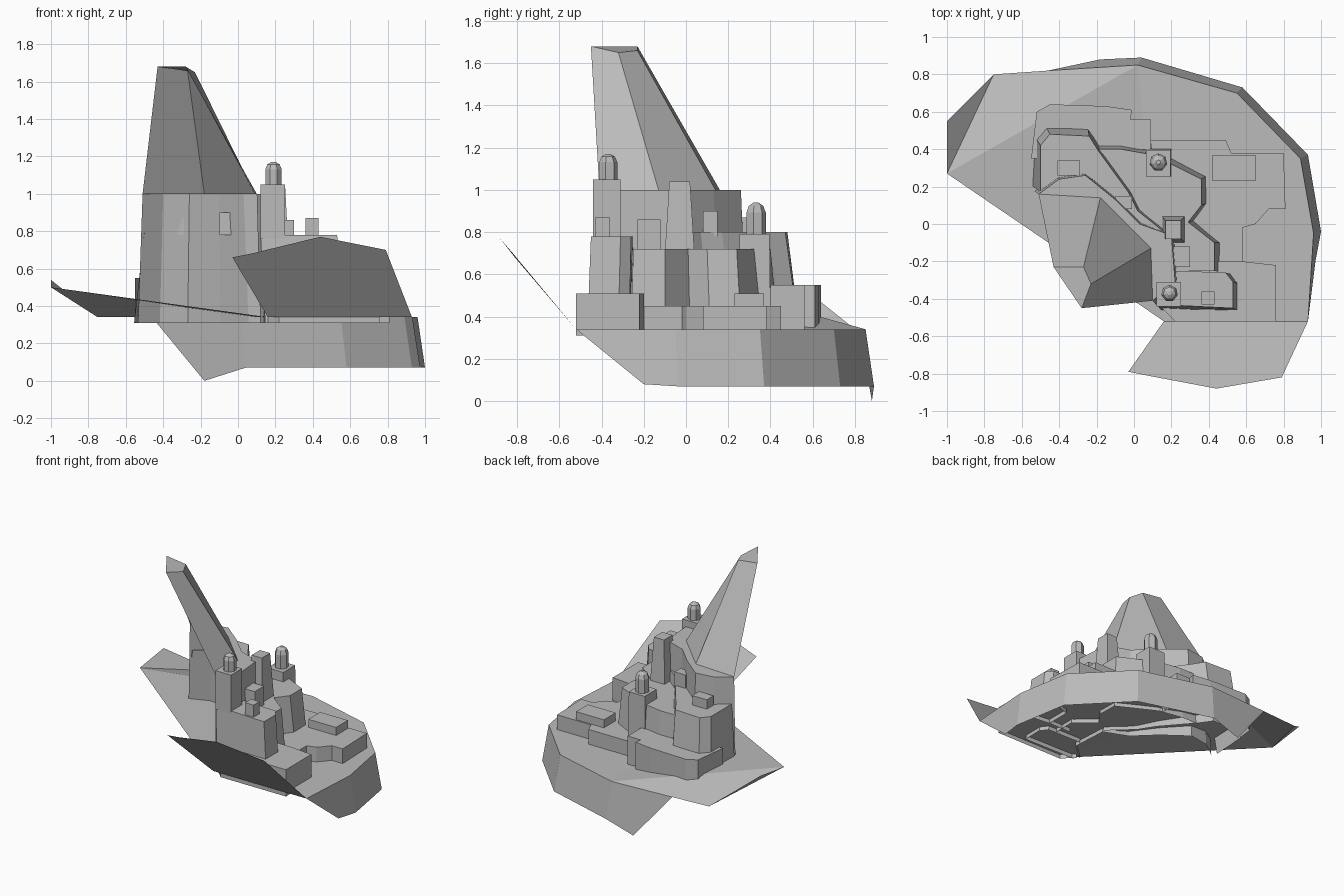
import bpy
import bmesh
from mathutils import Vector

cube = bpy.data.objects.get("Cube")
if cube:
    bpy.data.objects.remove(cube, do_unlink=True)

stone = bpy.data.materials.new("plain grey")
stone.use_nodes = True
stone.diffuse_color = (0.5, 0.5, 0.5, 1)
stone.node_tree.nodes["Principled BSDF"].inputs["Base Color"].default_value = (0.5, 0.5, 0.5, 1)


def finish(name, bm):
    mesh = bpy.data.meshes.new(name)
    bm.to_mesh(mesh)
    bm.free()
    mesh.materials.append(stone)
    obj = bpy.data.objects.new(name, mesh)
    bpy.context.collection.objects.link(obj)
    return obj


def sheet(name, points, faces):
    bm = bmesh.new()
    verts = [bm.verts.new(p) for p in points]
    for f in faces:
        bm.faces.new([verts[i] for i in f])
    return finish(name, bm)


def strip(bm, upper, lower):
    # band of quads between two rows of vertices
    for i in range(len(upper) - 1):
        bm.faces.new((upper[i], lower[i], lower[i + 1], upper[i + 1]))


def terrace(name, outer, inner, top, bottom=0.31, flare=0.03):
    # flat deck with flared walls along the outer edge only
    bm = bmesh.new()
    centre = Vector((-0.15, -0.1))
    up = [bm.verts.new((x, y, top)) for x, y in outer]
    down = []
    for x, y in outer:
        p = Vector((x, y))
        p += (p - centre).normalized() * flare
        down.append(bm.verts.new((p.x, p.y, bottom)))
    strip(bm, up, down)
    deck = bm.faces.new(up + [bm.verts.new((x, y, top)) for x, y in inner])
    deck.normal_update()
    if deck.normal.z < 0:
        deck.normal_flip()
    bmesh.ops.recalc_face_normals(bm, faces=bm.faces)
    if deck.normal.z < 0:
        bmesh.ops.reverse_faces(bm, faces=bm.faces)
    return finish(name, bm)


def box(name, x0, x1, y0, y1, z0, z1, taper=0.0):
    bm = bmesh.new()
    bmesh.ops.create_cube(bm, size=1)
    for v in bm.verts:
        k = 1 - taper if v.co.z > 0 else 1
        v.co = ((x0 + x1) / 2 + v.co.x * (x1 - x0) * k,
                (y0 + y1) / 2 + v.co.y * (y1 - y0) * k,
                z1 if v.co.z > 0 else z0)
    return finish(name, bm)


def turret(name, x, y, z0, z1, radius):
    # six sided shaft closed by a two step dome
    bm = bmesh.new()
    h = z1 - z0
    for a, b, r0, r1 in ((0, 0.7, 1, 1), (0.7, 0.9, 1, 0.75), (0.9, 1, 0.75, 0.25)):
        part = bmesh.ops.create_cone(bm, cap_ends=True, segments=7, depth=h * (b - a),
                                     radius1=radius * r0, radius2=radius * r1)
        bmesh.ops.translate(bm, verts=part["verts"], vec=(x, y, z0 + h * (a + b) / 2))
    return finish(name, bm)


# ground plate with raised wing and hanging skirt
rim = [(0.16, -0.52, 0.34), (0.93, -0.52, 0.34), (0.96, -0.05, 0.34), (0.89, 0.35, 0.34),
       (0.55, 0.7, 0.34), (0.02, 0.85, 0.34), (-0.46, 0.82, 0.34), (-0.75, 0.8, 0.34),
       (-1, 0.55, 0.54), (-1, 0.27, 0.5)]
sheet("ground_plate", rim, [range(6), (0, 5, 9), (9, 5, 6, 7), (9, 7, 8)])
hem = [(0.97, -0.2, 0.08), (1, -0.04, 0.07), (0.93, 0.37, 0.07), (0.58, 0.73, 0.07),
       (0.04, 0.89, 0.07), (-0.18, 0.88, 0)]
bm = bmesh.new()
strip(bm, [bm.verts.new(p) for p in rim[1:7]][::-1], [bm.verts.new(p) for p in hem][::-1])
bmesh.ops.reverse_faces(bm, faces=bm.faces)
finish("ground_skirt", bm)

# front ramp rising outward
sheet("front_ramp", [rim[0], rim[1], (0.79, -0.82, 0.7), (0.44, -0.88, 0.77),
                     (0.07, -0.81, 0.68), (-0.03, -0.79, 0.66)], [(0, 5, 4, 3, 2, 1)])

# leaning hollow spire, open to the front
foot = [(-0.51, 0.16), (-0.18, 0.14), (0.09, -0.13), (0.1, -0.41)]
peak = [(-0.43, -0.23, 1.68), (-0.27, -0.23, 1.66), (-0.23, -0.32, 1.65), (-0.28, -0.45, 1.68)]
sheet("spire", [(x, y, 1) for x, y in foot] + peak,
      [(0, 1, 5, 4), (1, 2, 6, 5), (2, 3, 7, 6), (4, 5, 6, 7)])

# high terrace around the spire foot
high = [(-0.51, 0.16), (-0.4, 0.24), (-0.26, 0.26), (-0.1, 0.13), (0.03, 0),
        (0.2, -0.06), (0.22, -0.31), (0.1, -0.41)]
terrace("high_terrace", high, foot[2:0:-1], 1.0)

# middle terraces
terrace("middle_terrace_rear",
        [(-0.5, 0.17), (-0.5, 0.42), (-0.45, 0.48), (-0.24, 0.47), (-0.19, 0.39),
         (-0.03, 0.17), (0.02, 0.07), (0.17, -0.05)], high[4:0:-1], 0.8, flare=0.07)
terrace("middle_terrace_side",
        [(-0.2, 0.4), (-0.07, 0.4), (0.1, 0.37), (0.2, 0.32), (0.36, 0.24), (0.36, 0.1),
         (0.29, 0.01), (0.43, -0.1), (0.43, -0.25)],
        [(0.22, -0.25), (0.2, -0.06), (0.03, 0), (-0.1, 0.13)], 0.72, flare=0.04)
terrace("middle_terrace_front",
        [(0.22, -0.25), (0.49, -0.26), (0.53, -0.31), (0.53, -0.45), (0.12, -0.43)],
        [(0.22, -0.31)], 0.78, flare=0.04)

# low terraces
terrace("low_terrace_rear",
        [(-0.55, 0.35), (-0.52, 0.6), (-0.45, 0.64), (-0.15, 0.63), (-0.01, 0.61),
         (-0.02, 0.56), (0.09, 0.56), (0.09, 0.4)],
        [(-0.2, 0.38), (-0.4, 0.35)], 0.55, flare=0)
terrace("low_terrace_side",
        [(0.09, 0.45), (0.49, 0.45), (0.52, 0.38), (0.8, 0.38), (0.81, 0.08), (0.72, 0.08),
         (0.65, 0), (0.58, -0.02), (0.58, -0.2)],
        [(0.4, -0.2), (0.3, 0), (0.35, 0.2), (0.1, 0.35)], 0.45, flare=0)
terrace("low_terrace_front",
        [(0.4, -0.2), (0.58, -0.2), (0.76, -0.22), (0.76, -0.52), (0.22, -0.52), (0.14, -0.44)],
        [(0.4, -0.4)], 0.51, flare=0)

# rooftop blocks
box("side_house", 0.42, 0.65, 0.23, 0.37, 0.4, 0.51)
box("rear_house", -0.41, -0.29, 0.26, 0.34, 0.78, 0.87)
box("front_house", 0.36, 0.43, -0.43, -0.36, 0.77, 0.87)
box("step_house", 0.19, 0.3, -0.23, -0.12, 0.7, 0.86)
box("ledge_house", -0.1, -0.01, 0.08, 0.15, 0.78, 0.9)
box("side_tower", 0.15, 0.27, -0.1, 0.04, 0.7, 1.04, 0.3)

# turrets on their plinths
box("front_turret_plinth", 0.12, 0.25, -0.44, -0.31, 0.76, 1.05)
turret("front_turret", 0.19, -0.37, 1.04, 1.17, 0.045)
box("rear_turret_plinth", 0.06, 0.2, 0.25, 0.4, 0.45, 0.79, 0.06)
turret("rear_turret", 0.13, 0.33, 0.78, 0.94, 0.048)
